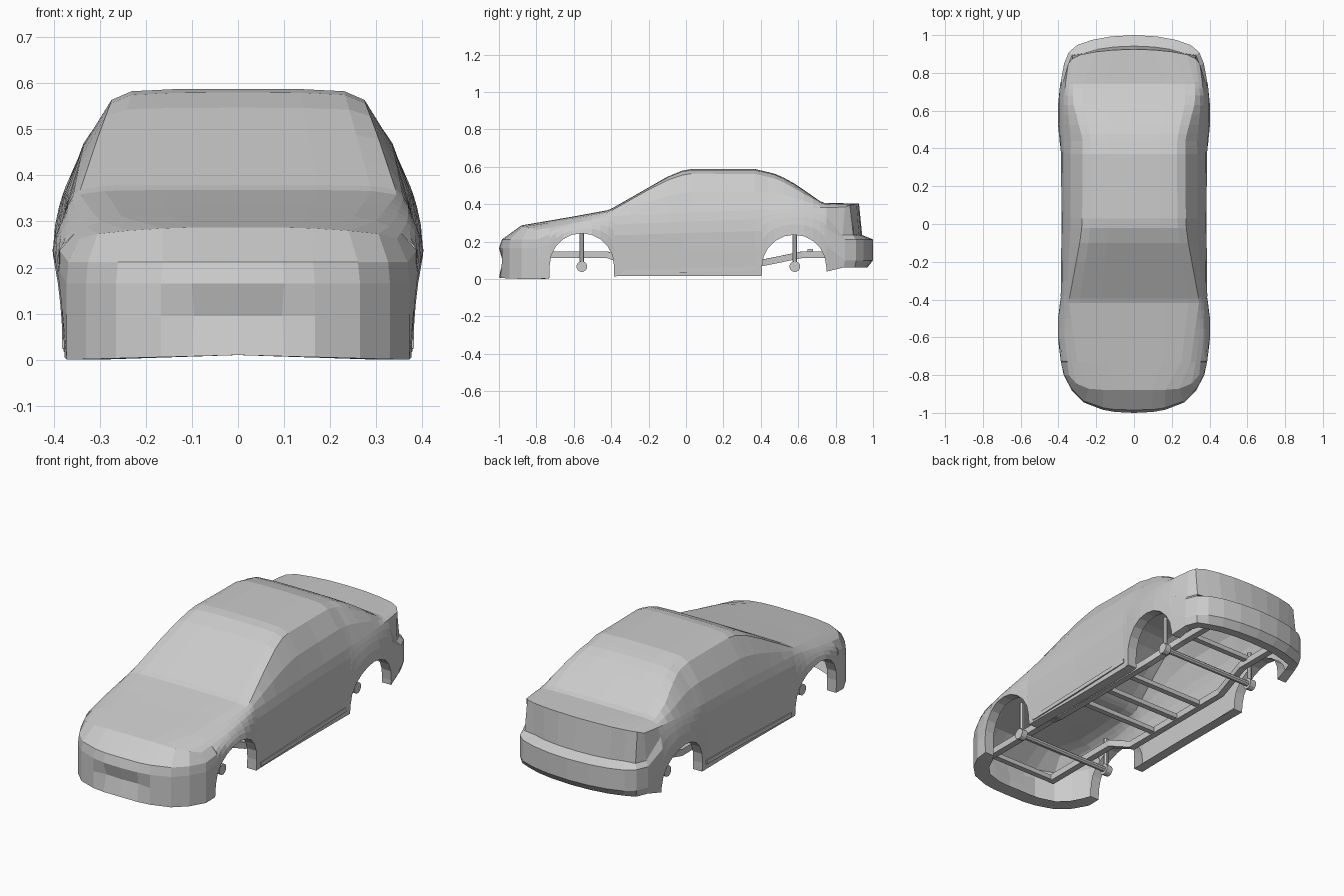
import bpy, bmesh
from math import cos, sin, pi, hypot
from mathutils import Vector

if "Cube" in bpy.data.objects:
    bpy.data.objects.remove(bpy.data.objects["Cube"])


def lerp(table, y):
    """Piecewise linear lookup in a list of (y, value)."""
    if y <= table[0][0]:
        return table[0][1]
    for (a, va), (b, vb) in zip(table, table[1:]):
        if y <= b:
            return va + (vb - va) * (y - a) / (b - a)
    return table[-1][1]


def finish(name, bm, mirror=False):
    bmesh.ops.remove_doubles(bm, verts=bm.verts, dist=0.0002)
    bmesh.ops.recalc_face_normals(bm, faces=bm.faces)
    me = bpy.data.meshes.new(name)
    bm.to_mesh(me)
    bm.free()
    ob = bpy.data.objects.new(name, me)
    bpy.context.collection.objects.link(ob)
    if mirror:
        ob.modifiers.new("Mirror", 'MIRROR').use_clip = True
    return ob


def grid(bm, rows):
    vs = [[bm.verts.new(p) for p in r] for r in rows]
    for a, b in zip(vs, vs[1:]):
        for i in range(len(a) - 1):
            bm.faces.new((a[i], a[i + 1], b[i + 1], b[i]))


# Side-view and plan curves of the body, all along y
WIDTH = [(-.8, .372), (-.73, .388), (-.62, .402), (-.5, .403), (-.385, .388), (0, .384),
         (.38, .387), (.5, .402), (.65, .402), (.75, .39), (.85, .37)]
SHOULDER_X = [(-.8, .345), (-.6, .368), (-.41, .37), (0, .368), (.4, .372), (.6, .374), (.75, .362), (.85, .348)]
SHOULDER_Z = [(-.8, .262), (-.6, .30), (-.41, .335), (0, .355), (.4, .37), (.65, .38), (.85, .385)]
TOP_Z = [(-.88, .287), (-.6, .335), (-.41, .37), (-.2, .49), (-.1, .547), (-.02, .58), (.03, .588), (.37, .588),
         (.47, .565), (.55, .53), (.64, .47), (.73, .407), (.85, .407)]
ROOF_X = [(-.8, .29), (-.41, .345), (-.05, .278), (.1, .272), (.45, .272), (.65, .325), (.85, .318)]
ROOF_DROP = [(-.8, .012), (-.41, .01), (-.2, .012), (-.02, .024), (.4, .026), (.6, .025), (.73, .006)]


# Lower edge of the side, with the two wheel arches
def arch(c, zc, r, z_front, z_back):
    pts = [(c - r - .001, z_front)]
    pts += [(c - r * cos(t), zc + r * sin(t)) for t in [pi * k / 10 for k in range(11)]]
    return pts + [(c + r + .001, z_back)]


lower = arch(-.557, .073, .172, .005, .015)
lower += [(y, .016) for y in (-.3, -.2, -.1, -.02, .03, .2, .37)]
lower += arch(.578, .065, .172, .018, .04)


def side_x(y, z):
    w, sx, sz = lerp(WIDTH, y), lerp(SHOULDER_X, y), lerp(SHOULDER_Z, y)
    if z > .23:
        return w - (w - sx) * min(1, (z - .23) / (sz - .23)) ** 2
    return w - .012 * (.23 - z) / .23


def side_column(y, zb):
    sz = lerp(SHOULDER_Z, y)
    col = [(side_x(y, zb) - .055, y, zb)]
    for f in (0, .4, .68, .86, 1):
        z = zb + (sz - zb) * f
        col.append((side_x(y, z), y, z))
    return col


def end_column(x, y, levels, shoulder, lip):
    """Column of a bumper; levels are (inset, z) towards the car's middle."""
    d = Vector((-x, (.6 if y > 0 else -.6) - y, 0)).normalized()
    base = Vector((x, y, 0))
    ins, z0 = levels[0]
    col = [base + d * (ins + lip) + Vector((0, 0, z0))]
    col += [base + d * i + Vector((0, 0, z)) for i, z in levels]
    return [tuple(p) for p in col] + [shoulder]


# Front fascia from the centre out to the corner: plan point, shoulder point
front = []
for x, y, sx, sy, sz in [(0, -1, 0, -.88, .287), (.1, -.995, .1, -.88, .287), (.167, -.983, .165, -.878, .285),
                         (.265, -.945, .24, -.872, .28), (.33, -.88, .305, -.845, .273),
                         (.372, -.80, .345, -.80, .262)]:
    g = .02 if x < .16 else 0
    k = (1 - x / .372)
    front.append(end_column(x, y, [(0, .01 - .01 * x / .372), (g, .095), (0, .165), (.004 + .012 * k, .212)],
                            (sx, sy, sz), .08))

# Rear fascia with the stepped bumper
rear = []
for x, y, sx, sy, sz in [(0, 1, 0, .925, .404), (.12, .993, .11, .921, .404), (.22, .975, .2, .912, .402),
                         (.30, .948, .28, .897, .40), (.345, .91, .325, .876, .395),
                         (.37, .85, .348, .85, .385)]:
    k = 1 if x < .32 else .4
    rear.append(end_column(x, y, [(.03 * k, .062), (0, .10), (0, .212), (.058 * k, .235)], (sx, sy, sz), .05))

sides = [side_column(y, z) for y, z in lower]


# Bonnet, cabin and boot: one row across per side station
def top_row(y):
    zt, xr = lerp(TOP_Z, y), lerp(ROOF_X, y)
    drop = lerp(ROOF_DROP, y)
    zr, sx, sz = zt - drop, lerp(SHOULDER_X, y), lerp(SHOULDER_Z, y)
    h = max(0, zr - sz)
    return [(0, y, zt), (.5 * xr, y, zt - .03 * drop), (.84 * xr, y, zt - .22 * drop), (xr, y, zr),
            ((xr + sx) / 2 + .07 * h, y, (zr + sz) / 2 + .02 * h), (sx, y, sz)]


bm = bmesh.new()
grid(bm, front + sides + rear[::-1])
tops = [[c[-1] for c in front]] + [top_row(y) for y, z in lower] + [[c[-1] for c in rear]]
grid(bm, tops)
finish("car_body", bm, mirror=True)


# Bars and tubes of the underframe
def bar(name, points, width, height, sides_n=4):
    """Sweep a box or round section along a path of points."""
    bm = bmesh.new()
    pts = [Vector(p) for p in points]
    rings = []
    for i, p in enumerate(pts):
        t = (pts[min(i + 1, len(pts) - 1)] - pts[max(i - 1, 0)]).normalized()
        ref = Vector((0, 1, 0)) if abs(t.z) > .9 else Vector((0, 0, 1))
        u = t.cross(ref).normalized()
        v = u.cross(t).normalized()
        r = 2 ** .5 if sides_n == 4 else 1
        ring = []
        for k in range(sides_n):
            a = 2 * pi * (k + .5) / sides_n
            ring.append(bm.verts.new(p + u * cos(a) * r * width / 2 + v * sin(a) * r * height / 2))
        rings.append(ring)
    for a, b in zip(rings, rings[1:]):
        for k in range(sides_n):
            n = (k + 1) % sides_n
            bm.faces.new((a[k], a[n], b[n], b[k]))
    bm.faces.new(rings[0])
    bm.faces.new(rings[-1])
    return finish(name, bm)


for s, tag in ((-1, "left"), (1, "right")):
    bar("frame_rail_" + tag, [(s * .2, -.9, .13), (s * .2, -.42, .13), (s * .24, -.3, .085), (s * .24, .4, .085),
                              (s * .2, .62, .13), (s * .2, .92, .13)], .035, .035)
    # Sill moulding
    bar("sill_strip_" + tag, [(s * .376, -.35, .035), (s * .376, .37, .055)], .012, .022)
    for y, end in ((-.557, "front"), (.582, "rear")):
        bar("strut_%s_%s" % (end, tag), [(s * .28, y, .067), (s * .28, y, .25)], .026, .026, 8)
        bar("hub_%s_%s" % (end, tag), [(s * .265, y, .067), (s * .3, y, .067)], .058, .058, 12)

for y, end in ((-.557, "front"), (.582, "rear")):
    bar("axle_" + end, [(-.28, y, .067), (.28, y, .067)], .03, .03, 8)

for i, (y, z, w) in enumerate([(-.89, .13, .2), (-.12, .085, .24), (.06, .085, .24), (.24, .085, .24),
                               (.665, .148, .2), (.9, .13, .2)]):
    bar("cross_member_%d" % i, [(-w, y, z), (w, y, z)], .03, .025)
